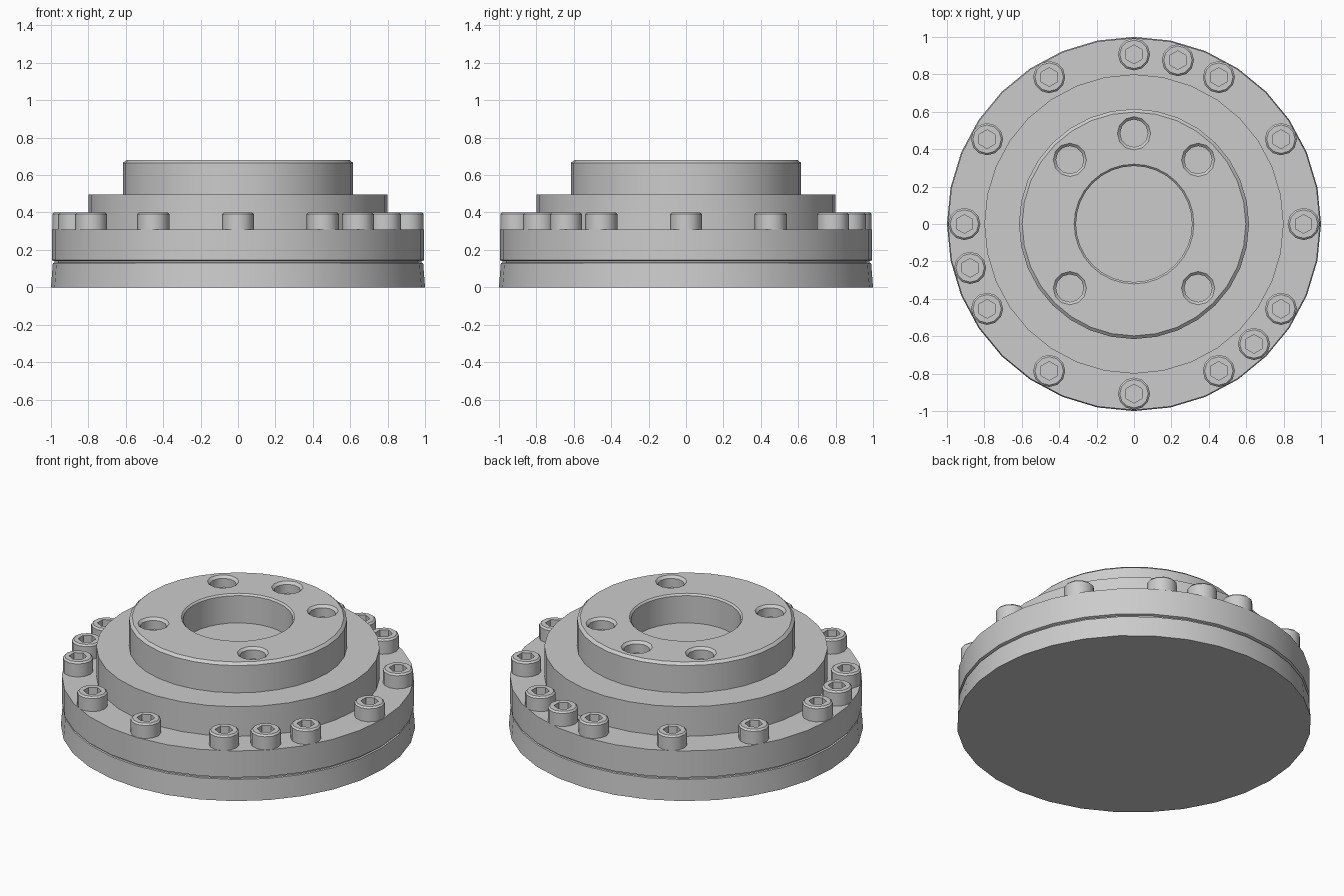
import bpy, bmesh
from math import sin, cos, pi, radians

if "Cube" in bpy.data.objects:
    bpy.data.objects.remove(bpy.data.objects["Cube"])


def turned(name, profile, sides, start=pi / 2):
    """Solid of revolution from (radius, z) points, first and last rings capped."""
    bm = bmesh.new()
    rings = []
    for r, z in profile:
        rings.append([bm.verts.new((r * cos(start + 2 * pi * i / sides),
                                    r * sin(start + 2 * pi * i / sides), z))
                      for i in range(sides)])
    for a, b in zip(rings, rings[1:]):
        for i in range(sides):
            j = (i + 1) % sides
            bm.faces.new((a[i], a[j], b[j], b[i]))
    bm.faces.new(rings[0][::-1])
    bm.faces.new(rings[-1])
    bmesh.ops.recalc_face_normals(bm, faces=bm.faces)
    mesh = bpy.data.meshes.new(name)
    bm.to_mesh(mesh)
    bm.free()
    ob = bpy.data.objects.new(name, mesh)
    bpy.context.collection.objects.link(ob)
    return ob


def activate(ob):
    bpy.ops.object.select_all(action='DESELECT')
    ob.select_set(True)
    bpy.context.view_layer.objects.active = ob


def cut(ob, cutter):
    mod = ob.modifiers.new("cut", 'BOOLEAN')
    mod.operation = 'DIFFERENCE'
    mod.solver = 'EXACT'
    mod.object = cutter
    activate(ob)
    bpy.ops.object.modifier_apply(modifier=mod.name)
    bpy.data.objects.remove(cutter)


def smooth(ob):
    activate(ob)
    bpy.ops.object.shade_smooth_by_angle(angle=radians(31))


# Stepped flange body with groove, hub and blind bore
body = turned("flange_body", [
    (1.0, 0), (0.99, 0.13), (0.98, 0.132), (0.98, 0.14), (0.995, 0.145),
    (0.995, 0.31), (0.8, 0.31), (0.8, 0.495), (0.615, 0.495),
    (0.615, 0.665), (0.598, 0.68), (0.32, 0.68), (0.31, 0.67), (0.31, 0.5)], 32)

# Five countersunk holes around the hub
for a in (45, 90, 135, 225, 315):
    hole = turned("hole_cutter", [(0.074, 0.61), (0.074, 0.665),
                                  (0.089, 0.68), (0.089, 0.75)], 12)
    hole.location = (0.485 * cos(radians(a)), 0.485 * sin(radians(a)), 0)
    bpy.context.view_layer.update()
    cut(body, hole)
smooth(body)

# Socket head bolt with hexagonal recess
bolt = turned("bolt", [(0.086, 0), (0.086, 0.082), (0.076, 0.092)], 12)
cut(bolt, turned("hex_cutter", [(0.05, 0.04), (0.05, 0.15)], 6))
smooth(bolt)

# Twelve evenly spaced bolts plus three extra
angles = [30 * i for i in range(12)] + [75, 195, 315]
for n, a in enumerate(angles):
    ob = bolt if n == 0 else bolt.copy()
    if n:
        bpy.context.collection.objects.link(ob)
    ob.location = (0.907 * cos(radians(a)), 0.907 * sin(radians(a)), 0.309)
